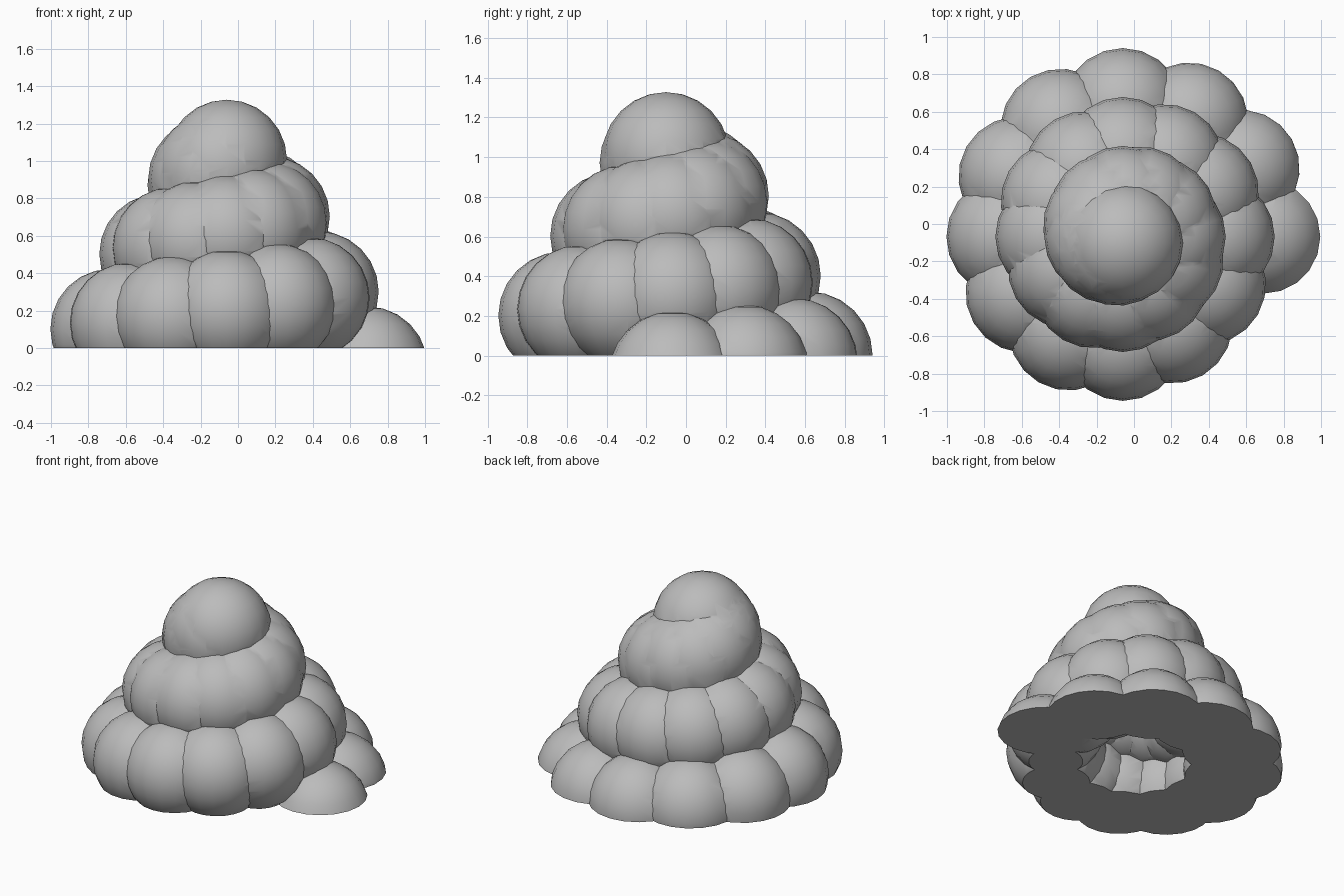
import bpy, bmesh, math
from mathutils import Matrix

cube = bpy.data.objects.get("Cube")
if cube:
    bpy.data.objects.remove(cube, do_unlink=True)


def make_object(name, bm):
    mesh = bpy.data.meshes.new(name)
    bm.to_mesh(mesh)
    bm.free()
    obj = bpy.data.objects.new(name, mesh)
    bpy.context.collection.objects.link(obj)
    return obj


grey = bpy.data.materials.new("plain_grey")
grey.use_nodes = True
colour = (0.5, 0.5, 0.5, 1)
grey.diffuse_color = colour
grey.node_tree.nodes["Principled BSDF"].inputs["Base Color"].default_value = colour

# Coil of overlapping balls, twelve to a turn, winding inward as it climbs
COUNT, PER_TURN, RADIUS = 34, 12, 0.322
AXIS_X, AXIS_Y = -0.06, -0.068
bm = bmesh.new()
for i in range(COUNT):
    angle = math.tau * i / PER_TURN
    reach = 0.752 - 0.0218 * i
    place = Matrix.Translation((AXIS_X + reach * math.cos(angle),
                                AXIS_Y + reach * math.sin(angle),
                                -0.1 + 0.0335 * i))
    turn = Matrix.Rotation(angle, 4, 'Z')
    bmesh.ops.create_uvsphere(bm, u_segments=20, v_segments=12,
                              radius=RADIUS, matrix=place @ turn)
coil = make_object("spiral_mound", bm)
coil.data.materials.append(grey)

# Block that trims everything below the ground
bm = bmesh.new()
bmesh.ops.create_cube(bm, size=4, matrix=Matrix.Translation((0, 0, -2)))
cutter = make_object("ground_cutter", bm)
cutter.data.materials.append(grey)
cutter.hide_render = True

# Fuse the balls and flatten the base
cut = coil.modifiers.new("fuse_and_trim", 'BOOLEAN')
cut.operation = 'DIFFERENCE'
cut.solver = 'EXACT'
cut.use_self = True
cut.object = cutter
bpy.ops.object.select_all(action='DESELECT')
bpy.context.view_layer.objects.active = coil
coil.select_set(True)
bpy.ops.object.modifier_apply(modifier=cut.name)
bpy.data.objects.remove(cutter, do_unlink=True)
bpy.ops.object.shade_smooth_by_angle(angle=math.radians(30))
